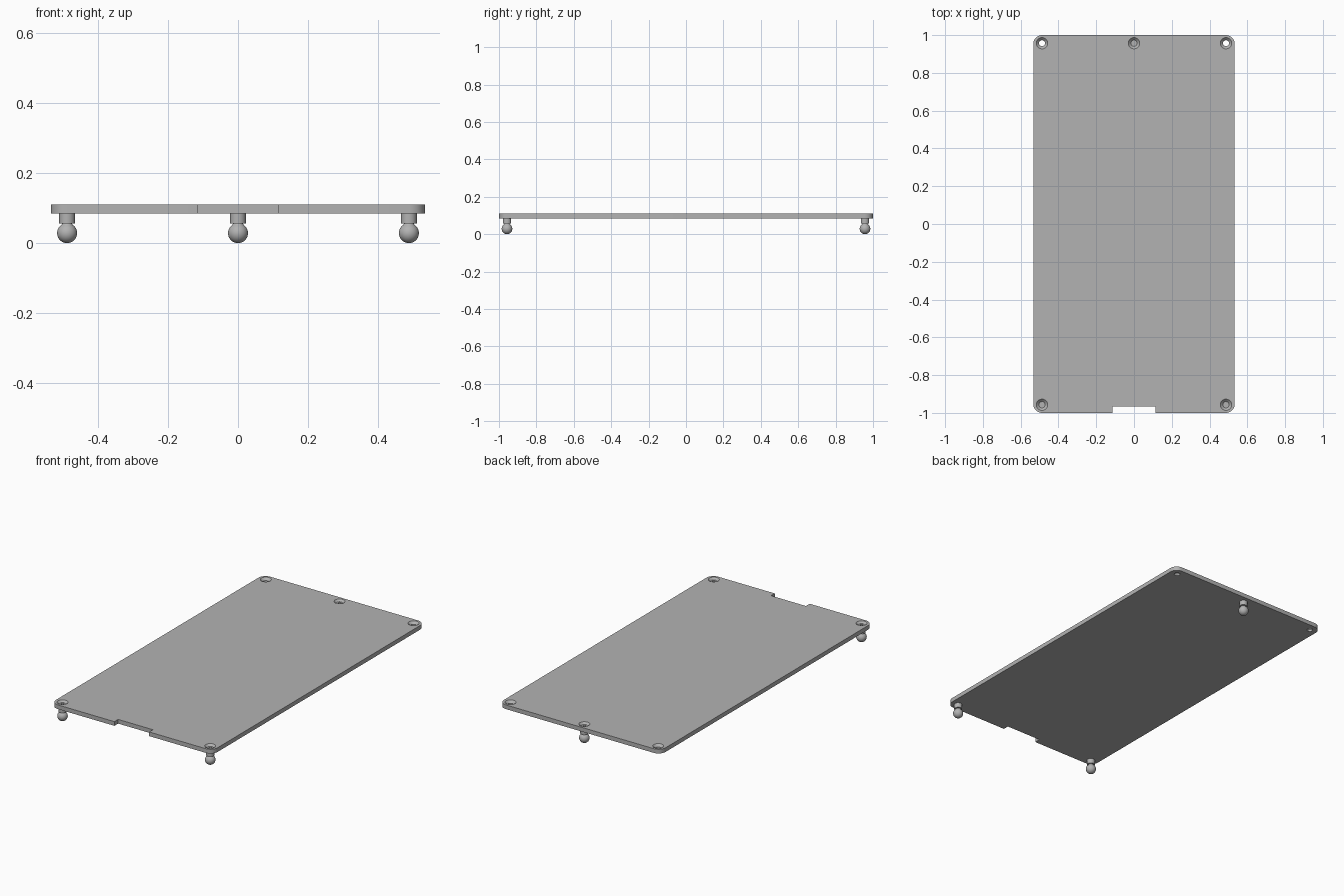
import bpy, bmesh, math
from mathutils import Matrix, Vector

cube = bpy.data.objects.get("Cube")
if cube:
    bpy.data.objects.remove(cube, do_unlink=True)

grey = bpy.data.materials.new("plain grey")
grey.use_nodes = True
COLOUR = (0.45, 0.45, 0.45, 1)
grey.diffuse_color = COLOUR
grey.node_tree.nodes["Principled BSDF"].inputs["Base Color"].default_value = COLOUR

HALF_X, HALF_Y = 0.533, 1.0
BOTTOM, TOP = 0.085, 0.11
HOLE_X, HOLE_Y = 0.487, 0.957


def make_object(name, bm):
    bmesh.ops.recalc_face_normals(bm, faces=bm.faces)
    mesh = bpy.data.meshes.new(name)
    bm.to_mesh(mesh)
    bm.free()
    mesh.materials.append(grey)
    obj = bpy.data.objects.new(name, mesh)
    bpy.context.collection.objects.link(obj)
    return obj


def smooth(obj):
    bpy.ops.object.select_all(action="DESELECT")
    obj.select_set(True)
    bpy.context.view_layer.objects.active = obj
    bpy.ops.object.shade_smooth_by_angle(angle=math.radians(30))


def lathe(name, profile, x, y, steps=32):
    """Turn a (radius, height) profile about a vertical axis at x, y."""
    bm = bmesh.new()
    verts = [bm.verts.new((r, 0, z)) for r, z in profile]
    edges = [bm.edges.new(pair) for pair in zip(verts, verts[1:])]
    bmesh.ops.spin(bm, geom=verts + edges, cent=(0, 0, 0), axis=(0, 0, 1),
                   angle=math.tau, steps=steps)
    bmesh.ops.remove_doubles(bm, verts=bm.verts, dist=1e-5)
    bmesh.ops.translate(bm, verts=bm.verts, vec=(x, y, 0))
    return make_object(name, bm)


# Plate outline: rounded corners and a notch in the front edge
RADIUS, NOTCH_X, NOTCH_Y = 0.046, 0.115, -0.965
outline = []
for sx, sy, start in ((1, -1, 270), (1, 1, 0), (-1, 1, 90), (-1, -1, 180)):
    centre = Vector((sx * (HALF_X - RADIUS), sy * (HALF_Y - RADIUS)))
    for i in range(9):
        a = math.radians(start + i * 90 / 8)
        outline.append(centre + RADIUS * Vector((math.cos(a), math.sin(a))))
outline += [Vector(p) for p in ((-NOTCH_X, -HALF_Y), (-NOTCH_X, NOTCH_Y),
                                (NOTCH_X, NOTCH_Y), (NOTCH_X, -HALF_Y))]
bm = bmesh.new()
face = bm.faces.new([bm.verts.new((p.x, p.y, BOTTOM)) for p in outline])
extruded = bmesh.ops.extrude_face_region(bm, geom=[face], use_keep_orig=True)
bmesh.ops.translate(bm, vec=(0, 0, TOP - BOTTOM),
                    verts=[v for v in extruded["geom"] if isinstance(v, bmesh.types.BMVert)])
plate = make_object("plate", bm)

# Countersunk holes through the plate
feet = {"front_left_foot": (HOLE_X, -HOLE_Y),
        "front_right_foot": (-HOLE_X, -HOLE_Y),
        "back_middle_foot": (0, HOLE_Y)}
open_holes = [(HOLE_X, HOLE_Y), (-HOLE_X, HOLE_Y)]
sink = [(0, 0.07), (0.016, 0.07), (0.016, 0.096), (0.03, TOP), (0.03, 0.13), (0, 0.13)]
for x, y in list(feet.values()) + open_holes:
    cutter = lathe("hole_cutter", sink, x, y)
    cutter.hide_render = True
    mod = plate.modifiers.new("hole", "BOOLEAN")
    mod.operation = "DIFFERENCE"
    mod.solver = "EXACT"
    mod.object = cutter
    bpy.context.view_layer.objects.active = plate
    bpy.ops.object.modifier_apply(modifier=mod.name)
    bpy.data.objects.remove(cutter, do_unlink=True)
smooth(plate)

# Ball feet: ball, collar under the plate and a pin with a small socket on top
BALL, COLLAR, PIN = 0.0285, 0.0225, 0.0165
neck = math.acos(0.4)
ball = [(BALL * math.sin(a), BALL - BALL * math.cos(a))
        for a in ((math.pi - neck / 2) * i / 14 for i in range(15))]
stem = [(0.014, 0.056), (COLLAR, 0.056), (COLLAR, BOTTOM), (PIN, BOTTOM),
        (PIN, 0.1), (0.008, 0.1), (0.008, 0.093), (0, 0.093)]
for name, (x, y) in feet.items():
    smooth(lathe(name, ball + stem, x, y))
